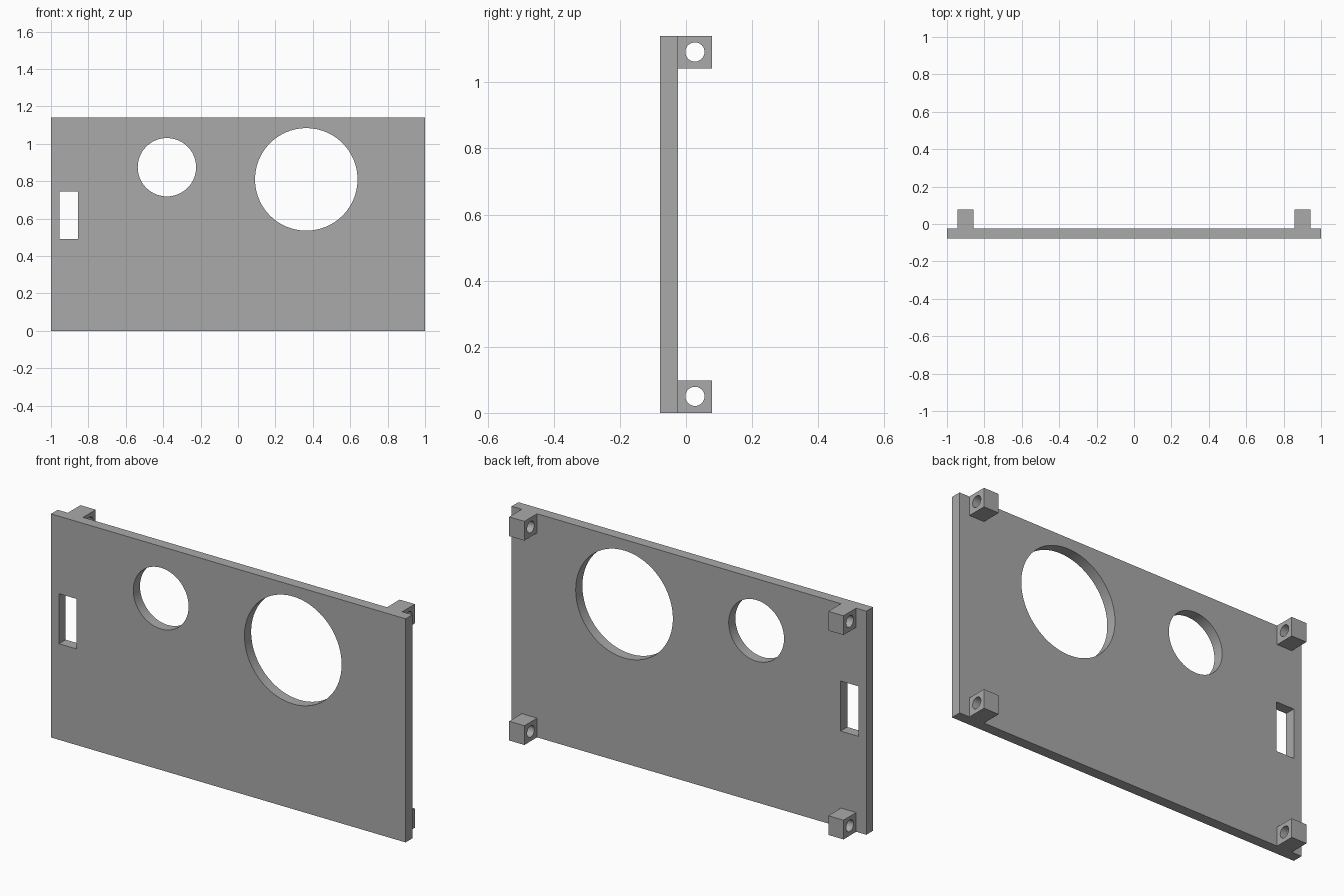
import bpy
import math

if "Cube" in bpy.data.objects:
    bpy.data.objects.remove(bpy.data.objects["Cube"], do_unlink=True)

HEIGHT = 1.14
FRONT, BACK, LUG_BACK = -0.078, -0.024, 0.078
LUG_X, LUG_WIDTH, LUG_HEIGHT = 0.9, 0.086, 0.098

grey = bpy.data.materials.new("panel_grey")
grey.use_nodes = True
colour = (0.4, 0.4, 0.4, 1)
grey.diffuse_color = colour
grey.node_tree.nodes["Principled BSDF"].inputs["Base Color"].default_value = colour


def box(name, low, high):
    bpy.ops.mesh.primitive_cube_add(
        size=1, location=[(a + b) / 2 for a, b in zip(low, high)])
    ob = bpy.context.object
    ob.name = name
    ob.scale = [b - a for a, b in zip(low, high)]
    bpy.ops.object.transform_apply(location=True, rotation=True, scale=True)
    ob.data.materials.append(grey)
    return ob


def rod(name, centre, radius, depth, rotation, sides):
    bpy.ops.mesh.primitive_cylinder_add(
        vertices=sides, radius=radius, depth=depth, location=centre, rotation=rotation)
    ob = bpy.context.object
    ob.name = name
    ob.data.materials.append(grey)
    return ob


def combine(target, tool, operation):
    mod = target.modifiers.new(operation.lower(), "BOOLEAN")
    mod.operation = operation
    mod.solver = "EXACT"
    mod.object = tool
    bpy.context.view_layer.objects.active = target
    bpy.ops.object.modifier_apply(modifier=mod.name)
    bpy.data.objects.remove(tool, do_unlink=True)


# Flat front panel
panel = box("mounting_panel", (-1, FRONT, 0), (1, BACK, HEIGHT))

# Large and small round openings
for x, z, radius in ((0.365, 0.81, 0.274), (-0.38, 0.875, 0.156)):
    combine(panel, rod("round_cutter", (x, FRONT, z), radius, 0.5,
                       (math.pi / 2, 0, 0), 96), "DIFFERENCE")

# Upright slot near the right edge
combine(panel, box("slot_cutter", (-0.955, -0.2, 0.49), (-0.855, 0.2, 0.745)), "DIFFERENCE")

# Four corner lugs on the back, drilled sideways and joined to the panel
for side in (-1, 1):
    for bottom in (0, HEIGHT - LUG_HEIGHT):
        x = side * LUG_X
        lug = box("corner_lug", (x - LUG_WIDTH / 2, BACK - 0.02, bottom),
                  (x + LUG_WIDTH / 2, LUG_BACK, bottom + LUG_HEIGHT))
        hole = (x, (BACK + LUG_BACK) / 2, bottom + LUG_HEIGHT / 2 + 0.001)
        combine(lug, rod("lug_cutter", hole, 0.029, 0.3,
                         (0, math.pi / 2, 0), 48), "DIFFERENCE")
        combine(panel, lug, "UNION")

# Smooth bores with crisp edges
bpy.ops.object.select_all(action="DESELECT")
panel.select_set(True)
bpy.context.view_layer.objects.active = panel
bpy.ops.object.shade_smooth_by_angle(angle=math.radians(30))
